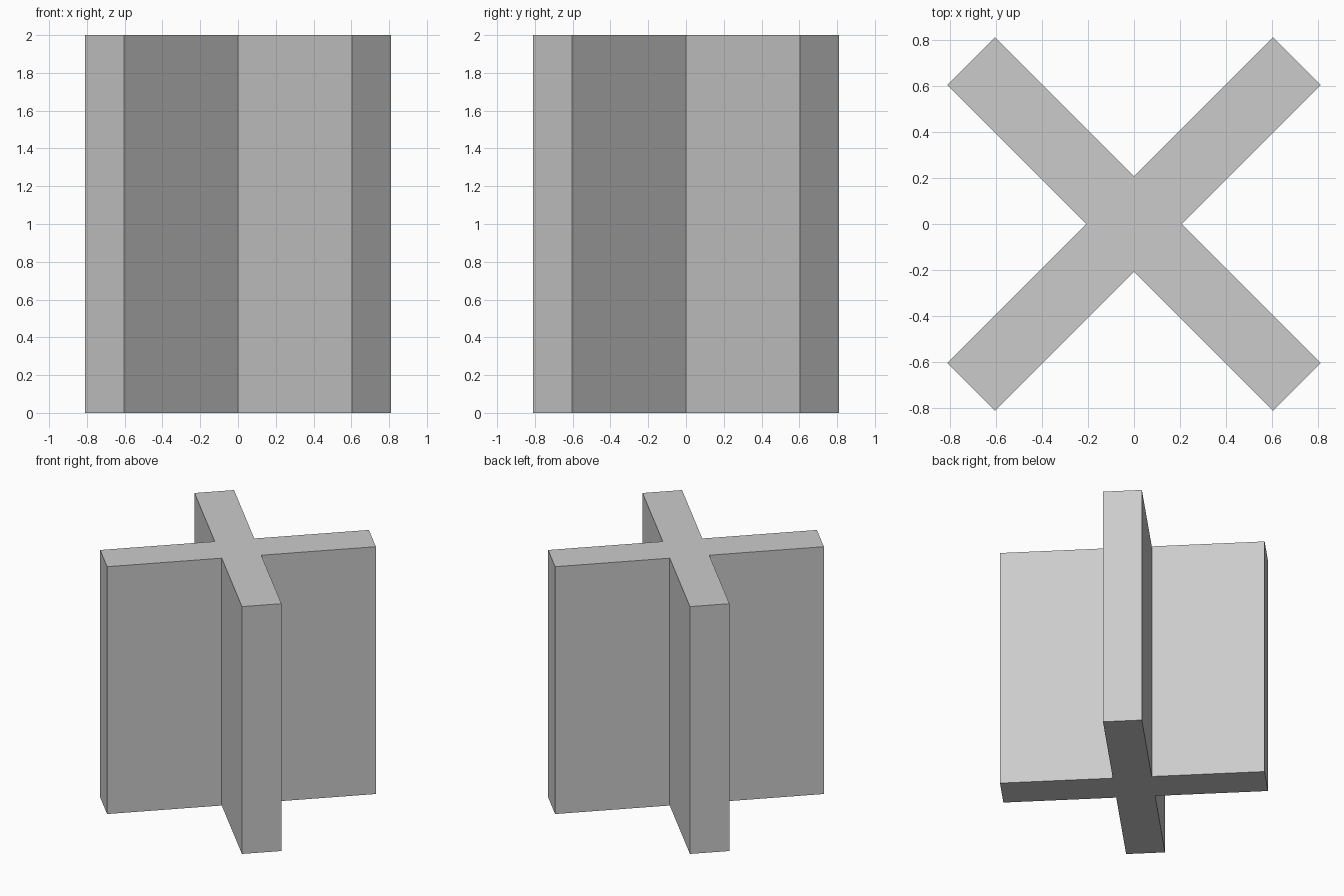
import bpy, bmesh
from math import pi
from mathutils import Matrix, Vector

if "Cube" in bpy.data.objects:
    bpy.data.objects.remove(bpy.data.objects["Cube"])

HALF_THICK = 0.147   # half the arm thickness
REACH = 1.0          # arm length from the centre
HEIGHT = 2.0

# Outline of one arm: two tip corners and the inner corner, repeated four times
arm = [Vector((REACH, -HALF_THICK, 0)),
       Vector((REACH, HALF_THICK, 0)),
       Vector((HALF_THICK, HALF_THICK, 0))]

bm = bmesh.new()
outline = [bm.verts.new(Matrix.Rotation(pi / 4 + i * pi / 2, 3, 'Z') @ p)
           for i in range(4) for p in arm]
base = bm.faces.new(outline)

# Extrude the cross section upwards
top = bmesh.ops.extrude_face_region(bm, geom=[base], use_keep_orig=True)
bmesh.ops.translate(bm, vec=(0, 0, HEIGHT),
                    verts=[g for g in top["geom"] if isinstance(g, bmesh.types.BMVert)])
bmesh.ops.recalc_face_normals(bm, faces=bm.faces[:])

mesh = bpy.data.meshes.new("cross_column")
bm.to_mesh(mesh)
bm.free()
bpy.context.collection.objects.link(bpy.data.objects.new("cross_column", mesh))
